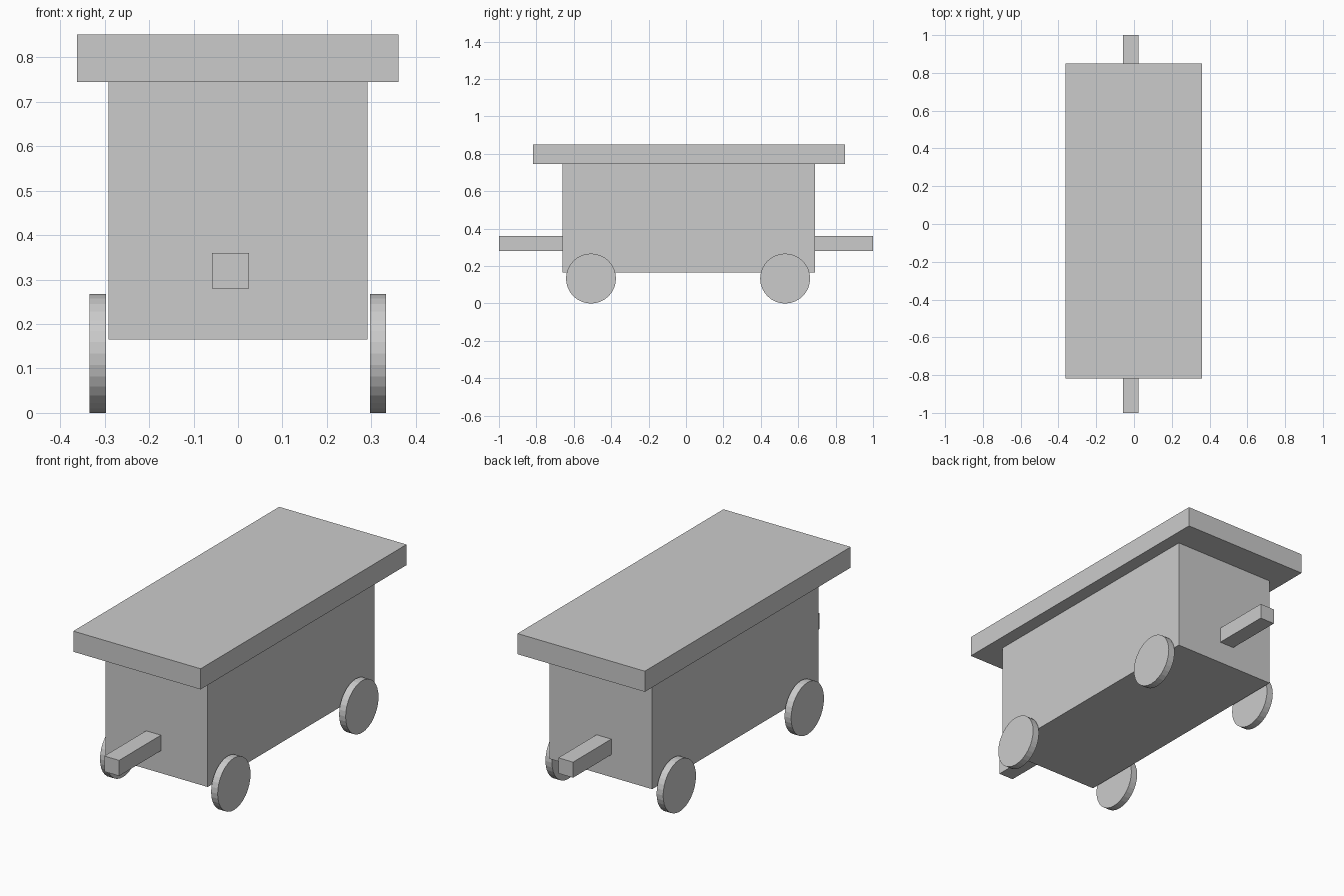
import bpy
from math import pi

if "Cube" in bpy.data.objects:
    bpy.data.objects.remove(bpy.data.objects["Cube"])


def box(name, x, y, z):
    """Box spanning the (min, max) ranges on each axis."""
    bpy.ops.mesh.primitive_cube_add(size=1, location=[sum(r) / 2 for r in (x, y, z)])
    ob = bpy.context.object
    ob.name = name
    ob.scale = [r[1] - r[0] for r in (x, y, z)]
    bpy.ops.object.transform_apply(location=False, rotation=False, scale=True)
    return ob


# Wagon body and overhanging roof
box("body", (-0.291, 0.291), (-0.661, 0.69), (0.165, 0.745))
box("roof", (-0.362, 0.361), (-0.819, 0.851), (0.745, 0.851))

# Coupling bars at both ends
for name, y in (("front", (-1.0, -0.661)), ("back", (0.69, 1.0))):
    box(name + "_coupling_bar", (-0.059, 0.025), y, (0.28, 0.36))

# Four disc wheels, just clear of the body sides
RADIUS = 0.1335
for side, x in (("left", -0.316), ("right", 0.315)):
    for end, y in (("front", -0.508), ("back", 0.53)):
        bpy.ops.mesh.primitive_cylinder_add(
            vertices=32, radius=RADIUS, depth=0.037,
            location=(x, y, RADIUS), rotation=(0, pi / 2, 0))
        bpy.context.object.name = f"{end}_{side}_wheel"
